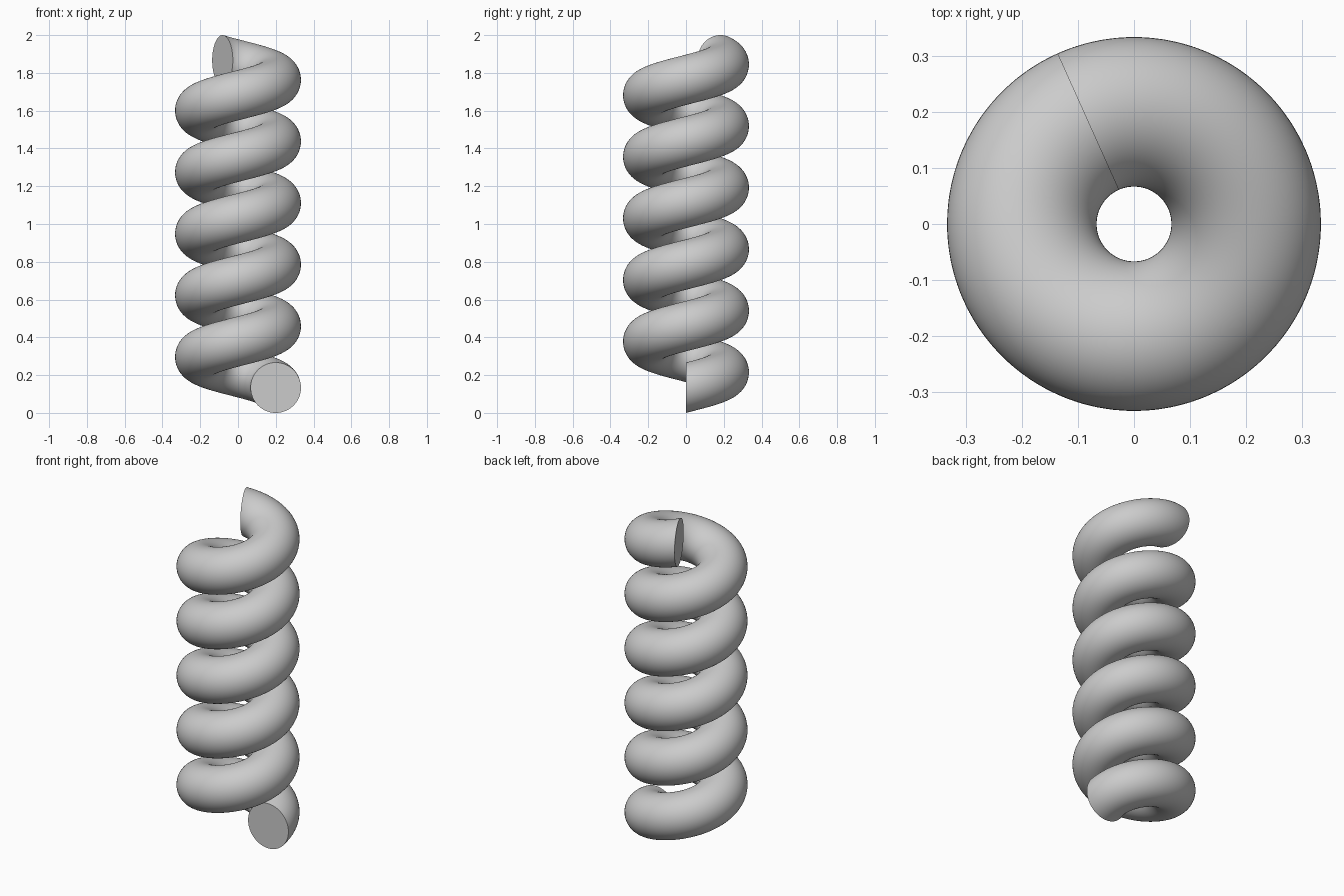
import bpy, bmesh, math

cube = bpy.data.objects.get("Cube")
if cube:
    bpy.data.objects.remove(cube, do_unlink=True)

COIL_RADIUS = 0.2
TUBE_RADIUS = 0.1333
HEIGHT = 2.0
SWEEP = math.radians(5 * 360 + 114.2)
STEPS = 400
SIDES = 64

grey = bpy.data.materials.new("plain_grey")
grey.use_nodes = True
colour = (0.6, 0.6, 0.6, 1)
grey.diffuse_color = colour
grey.node_tree.nodes["Principled BSDF"].inputs["Base Color"].default_value = colour


def ring(bm, t):
    """Upright circular section, turned and lifted along the helix."""
    turn = SWEEP * t
    lift = TUBE_RADIUS + (HEIGHT - 2 * TUBE_RADIUS) * t
    verts = []
    for i in range(SIDES):
        a = math.tau * i / SIDES
        r = COIL_RADIUS + TUBE_RADIUS * math.cos(a)
        verts.append(bm.verts.new((r * math.cos(turn), r * math.sin(turn),
                                   lift + TUBE_RADIUS * math.sin(a))))
    return verts


# Coil: sweep the section and close both ends with flat caps
bm = bmesh.new()
rings = [ring(bm, s / STEPS) for s in range(STEPS + 1)]
for low, high in zip(rings, rings[1:]):
    for i in range(SIDES):
        j = (i + 1) % SIDES
        bm.faces.new((low[i], low[j], high[j], high[i]))
bm.faces.new(rings[0])
bm.faces.new(rings[-1])
bmesh.ops.recalc_face_normals(bm, faces=bm.faces)

mesh = bpy.data.meshes.new("spring_coil")
bm.to_mesh(mesh)
bm.free()
mesh.materials.append(grey)
coil = bpy.data.objects.new("spring_coil", mesh)
bpy.context.collection.objects.link(coil)

# Smooth tube with crisp cap edges
bpy.ops.object.select_all(action="DESELECT")
coil.select_set(True)
bpy.context.view_layer.objects.active = coil
bpy.ops.object.shade_smooth_by_angle(angle=math.radians(30))
